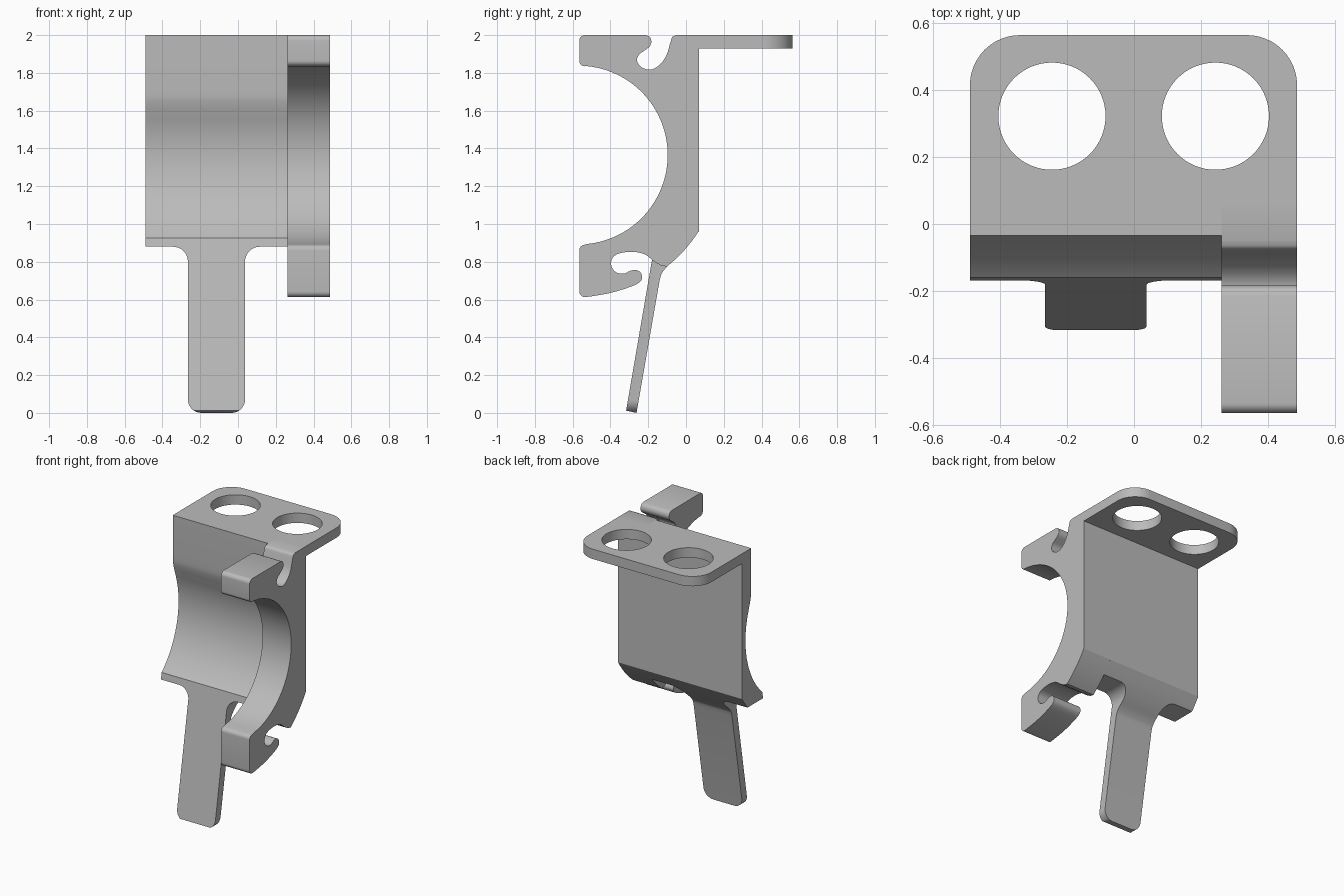
import bpy, bmesh, math
from mathutils import Vector

cube = bpy.data.objects.get("Cube")
if cube:
    bpy.data.objects.remove(cube)

grey = bpy.data.materials.new("light grey")
grey.use_nodes = True
GREY = (0.5, 0.5, 0.5, 1)
grey.diffuse_color = GREY
grey.node_tree.nodes["Principled BSDF"].inputs["Base Color"].default_value = GREY

CY, CZ = -0.57, 1.365      # axis of the round cradle (y, z)


def arc(cx, cy, r, a0, a1, n=8):
    """Points on an arc, angles in degrees."""
    return [(cx + r * math.cos(math.radians(a0 + (a1 - a0) * i / n)),
             cy + r * math.sin(math.radians(a0 + (a1 - a0) * i / n))) for i in range(n + 1)]


def spline(pts, n=4):
    """Smooth curve through the points."""
    p = [Vector(q) for q in pts]
    p = [2 * p[0] - p[1]] + p + [2 * p[-1] - p[-2]]
    out = []
    for a, b, c, d in zip(p, p[1:], p[2:], p[3:]):
        for i in range(n):
            t = i / n
            out.append(tuple(0.5 * (2 * b + (c - a) * t + (2 * a - 5 * b + 4 * c - d) * t * t
                                    + (3 * b - a - 3 * c + d) * t ** 3)))
    return out + [tuple(pts[-1])]


def prism(name, outline, axis, lo, hi):
    """Extrude a closed outline along x, y or z."""
    place = {"x": lambda u, v, w: (w, u, v),
             "y": lambda u, v, w: (u, w, v),
             "z": lambda u, v, w: (u, v, w)}[axis]
    bm = bmesh.new()
    face = bm.faces.new([bm.verts.new(place(u, v, lo)) for u, v in outline])
    new = bmesh.ops.extrude_face_region(bm, geom=[face])["geom"]
    shift = Vector(place(0, 0, hi - lo))
    bmesh.ops.translate(bm, vec=shift, verts=[g for g in new if isinstance(g, bmesh.types.BMVert)])
    bmesh.ops.recalc_face_normals(bm, faces=bm.faces)
    mesh = bpy.data.meshes.new(name)
    bm.to_mesh(mesh)
    bm.free()
    mesh.materials.append(grey)
    obj = bpy.data.objects.new(name, mesh)
    bpy.context.collection.objects.link(obj)
    return obj


def cut(obj, tool, operation):
    """Apply a boolean and remove the cutter."""
    tool.hide_render = True
    mod = obj.modifiers.new("cut", "BOOLEAN")
    mod.operation, mod.solver, mod.object = operation, "EXACT", tool
    bpy.context.view_layer.objects.active = obj
    bpy.ops.object.modifier_apply(modifier=mod.name)
    bpy.data.objects.remove(tool)


# Curved back wall flowing into the slanted tongue
outer = arc(CY, CZ, 0.754, -32, -51.5, 10)
wall = [(-0.035, 2), (0.07, 2), (0.07, 0.965)] + outer[1:]
wall += spline([(-0.115, 0.758), (-0.13, 0.735), (-0.14, 0.70)])
wall += [(-0.262, 0.0), (-0.317, 0.012), (-0.16, 0.927)]
wall += arc(CY, CZ, 0.6, -46, 20, 32)
wall += spline([(-0.012, 1.59), (-0.023, 1.625), (-0.032, 1.665), (-0.035, 1.71)])
body = prism("back_wall_and_tongue", wall, "x", -0.49, 0.262)

# Front outline: wide wall, filleted neck, narrow rounded tongue
L, R, LIP = -0.265, 0.037, 0.88
front = [(-0.6, 2.1), (-0.6, LIP)]
front += arc(L - 0.08, LIP - 0.08, 0.08, 90, 0)
front += arc(L + 0.07, 0.07, 0.07, 180, 270)
front += arc(R - 0.07, 0.07, 0.07, 270, 360)
front += arc(R + 0.08, LIP - 0.08, 0.08, 180, 90)
front += [(0.4, LIP), (0.4, 2.1)]
cut(body, prism("front_cutter", front, "y", -1, 1), "INTERSECT")

# Clip with the cradle arc and two hooked slots
clip = spline([(-0.05, 2), (-0.072, 1.99), (-0.083, 1.96), (-0.105, 1.89), (-0.145, 1.838),
               (-0.19, 1.817), (-0.235, 1.83), (-0.259, 1.862), (-0.25, 1.895), (-0.22, 1.918),
               (-0.192, 1.94), (-0.183, 1.965), (-0.192, 1.99), (-0.215, 2)])
clip += arc(-0.535, 1.97, 0.03, 90, 180)
clip += arc(-0.535, 1.865, 0.03, 180, 265)
clip += arc(CY, CZ, 0.473, 84, -84, 56)
clip += arc(-0.535, 0.86, 0.03, 95, 180)
clip += arc(-0.535, 0.643, 0.03, 180, 275)
clip += spline([(-0.50, 0.617), (-0.40, 0.635), (-0.31, 0.662), (-0.25, 0.688), (-0.232, 0.715),
                (-0.242, 0.745), (-0.27, 0.757), (-0.30, 0.75), (-0.33, 0.737), (-0.37, 0.744),
                (-0.394, 0.775), (-0.392, 0.815), (-0.36, 0.842), (-0.29, 0.853), (-0.22, 0.84),
                (-0.17, 0.803), (-0.13, 0.779)])
clip += outer[::-1] + [(0.07, 2)]
side = prism("side_clip", clip, "x", 0.262, 0.487)

# Mounting flange with rounded corners and two holes
flange = [(-0.49, 0.07), (0.487, 0.07)]
flange += arc(0.337, 0.414, 0.15, 0, 90, 12) + arc(-0.34, 0.414, 0.15, 90, 180, 12)
plate = prism("mounting_flange", flange, "z", 1.93, 2)
for x in (-0.245, 0.243):
    cut(plate, prism("hole_cutter", arc(x, 0.322, 0.16, 0, 354.375, 63), "z", 1.8, 2.1), "DIFFERENCE")

# Smooth curves, sharp edges
for obj in (body, side, plate):
    bpy.ops.object.select_all(action="DESELECT")
    obj.select_set(True)
    bpy.context.view_layer.objects.active = obj
    bpy.ops.object.shade_smooth_by_angle(angle=math.radians(25))
